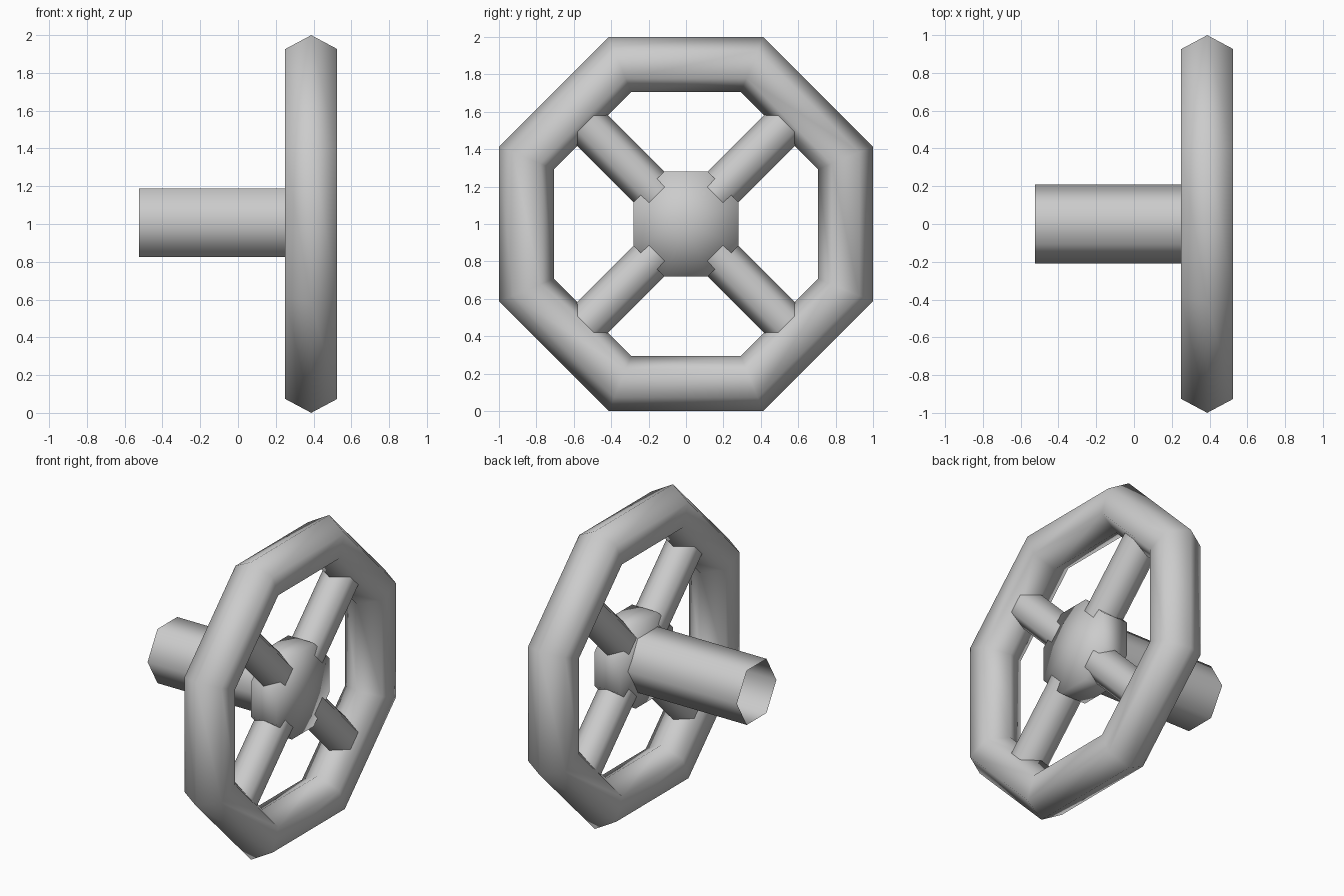
import bpy, bmesh
from math import sin, cos, pi, radians

if "Cube" in bpy.data.objects:
    bpy.data.objects.remove(bpy.data.objects["Cube"])

CX, CZ = 0.3875, 1.0   # wheel centre


def lathe(name, profile, sides, phase=0.0, z=CZ, closed=False):
    """Sweep an (x, radius) profile around the x axis, smooth shaded."""
    bm = bmesh.new()
    rows = []
    for x, r in profile:
        if r == 0:
            rows.append([bm.verts.new((x, 0, z))] * sides)
        else:
            rows.append([bm.verts.new((x, r * cos(phase + 2 * pi * i / sides),
                                       z + r * sin(phase + 2 * pi * i / sides)))
                         for i in range(sides)])
    pairs = list(zip(rows, rows[1:]))
    if closed:
        pairs.append((rows[-1], rows[0]))
    for a, b in pairs:
        for i in range(sides):
            j = (i + 1) % sides
            corners = list(dict.fromkeys((a[i], a[j], b[j], b[i])))
            bm.faces.new(corners).smooth = True
    bmesh.ops.recalc_face_normals(bm, faces=bm.faces)
    mesh = bpy.data.meshes.new(name)
    bm.to_mesh(mesh)
    bm.free()
    ob = bpy.data.objects.new(name, mesh)
    bpy.context.collection.objects.link(ob)
    return ob


# Octagonal rim with a hexagonal cross-section
section = [(CX + 0.159 * sin(k * pi / 3), 0.923 + 0.159 * cos(k * pi / 3))
           for k in range(6)]
lathe("wheel_rim", section, 8, radians(22.5), closed=True)

# Eight-sided hub with shallow domed faces
lathe("hub", [(CX - 0.125, 0), (CX - 0.095, 0.303),
              (CX + 0.095, 0.303), (CX + 0.125, 0)], 8, radians(22.5))

# Open hexagonal shaft behind the hub
lathe("shaft", [(-0.525, 0.21), (0.31, 0.21)], 6, z=CZ + 0.007)

# Four diagonal hexagonal spokes, sunk into hub and rim
for k in range(4):
    a = radians(45 + 90 * k)
    mid, length = 0.52, 0.60
    bpy.ops.mesh.primitive_cylinder_add(
        vertices=6, radius=0.117, depth=length, end_fill_type='NOTHING',
        location=(CX, -mid * sin(a), CZ + mid * cos(a)), rotation=(a, 0, 0))
    spoke = bpy.context.object
    spoke.name = f"spoke_{k + 1}"
    bpy.ops.object.shade_smooth()
